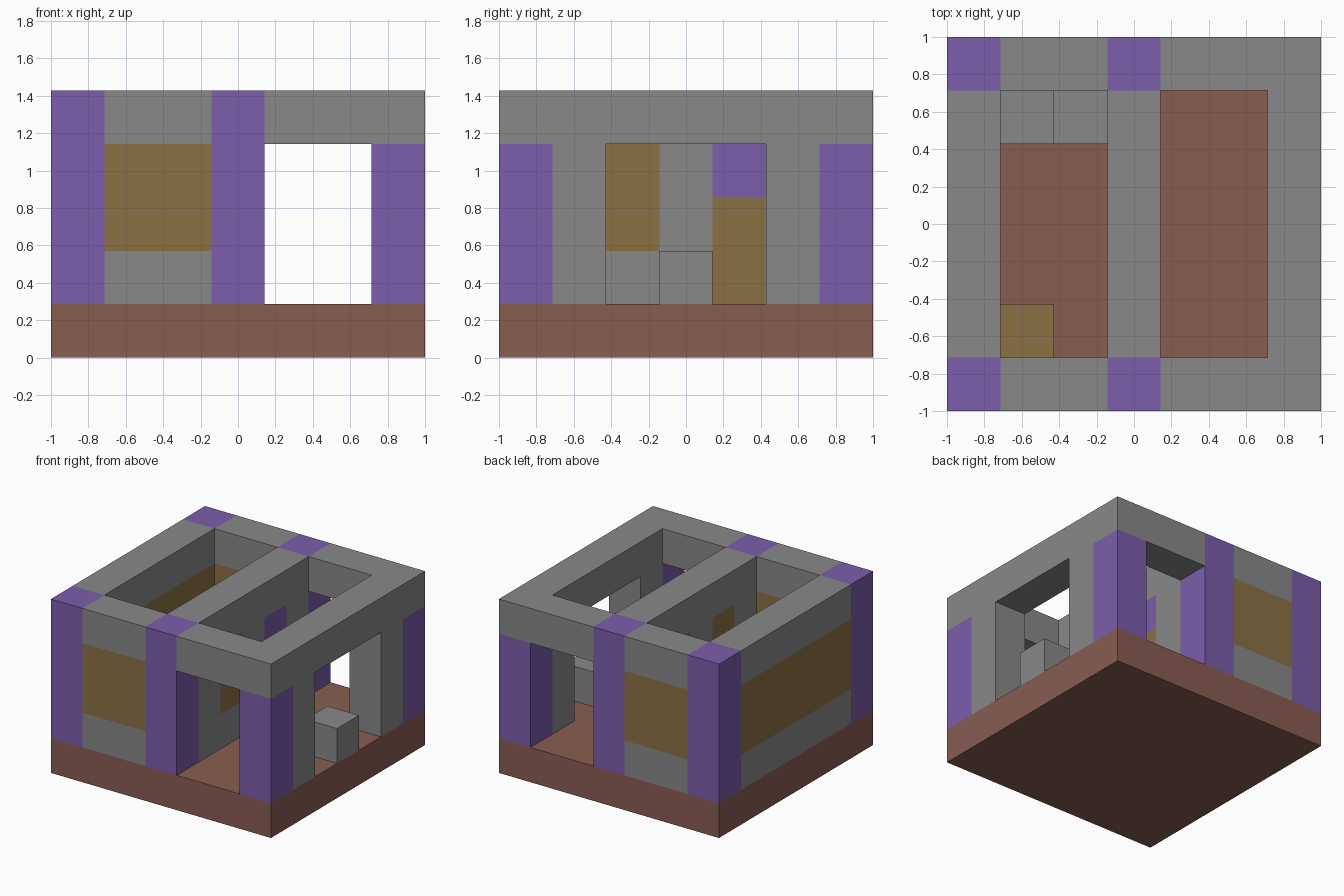
import bpy
import bmesh
from mathutils import Vector

cube = bpy.data.objects.get("Cube")
if cube:
    bpy.data.objects.remove(cube, do_unlink=True)

CELLS = 7            # the house is laid out on a 7 x 7 x 5 block grid
UNIT = 2 / CELLS


def material(name, rgb):
    m = bpy.data.materials.new(name)
    m.use_nodes = True
    m.diffuse_color = (*rgb, 1)
    bsdf = next(n for n in m.node_tree.nodes if n.type == 'BSDF_PRINCIPLED')
    bsdf.inputs["Base Color"].default_value = (*rgb, 1)
    return m


STONE = material("grey stone", (0.25, 0.25, 0.25))
PURPLE = material("purple", (0.2, 0.11, 0.41))
OCHRE = material("ochre", (0.26, 0.165, 0.06))
BRICK = material("brick brown", (0.25, 0.11, 0.083))


def block(name, mat, x, y, z):
    """Box spanning (start, end) grid cells on each axis."""
    low = Vector((x[0], y[0], z[0]))
    size = Vector((x[1], y[1], z[1])) - low
    mesh = bpy.data.meshes.new(name)
    bm = bmesh.new()
    bmesh.ops.create_cube(bm, size=1)
    shift = Vector((CELLS / 2, CELLS / 2, 0))
    for v in bm.verts:
        unit_pos = v.co + Vector((0.5, 0.5, 0.5))
        v.co = (low + unit_pos * size - shift) * UNIT
    bm.to_mesh(mesh)
    bm.free()
    mesh.materials.append(mat)
    obj = bpy.data.objects.new(name, mesh)
    bpy.context.collection.objects.link(obj)
    return obj


# Common height bands and spans
SILL, WINDOW, BEAM = (1, 2), (2, 4), (4, 5)
FULL, BELOW_BEAM = (1, 5), (1, 4)
INSIDE = (1, 6)

# Floor slab
block("floor", BRICK, (0, 7), (0, 7), (0, 1))

# Matching front and back walls: posts, window bay and open doorway bay
for side, y in (("front", (0, 1)), ("back", (6, 7))):
    block(side + "_right_post", PURPLE, (0, 1), y, FULL)
    block(side + "_middle_post", PURPLE, (3, 4), y, FULL)
    block(side + "_left_post", PURPLE, (6, 7), y, BELOW_BEAM)
    block(side + "_window_sill", STONE, (1, 3), y, SILL)
    block(side + "_window", OCHRE, (1, 3), y, WINDOW)
    block(side + "_window_lintel", STONE, (1, 3), y, BEAM)
    block(side + "_doorway_lintel", STONE, (4, 7), y, BEAM)

# Closed side wall with a long window
for part, mat, z in (("sill", STONE, SILL), ("window", OCHRE, WINDOW), ("beam", STONE, BEAM)):
    block("right_wall_" + part, mat, (0, 1), INSIDE, z)

# Open side wall: jambs, beam and a step block in the opening
block("left_wall_front_jamb", STONE, (6, 7), (1, 2), BELOW_BEAM)
block("left_wall_back_jamb", STONE, (6, 7), (5, 6), BELOW_BEAM)
block("left_wall_beam", STONE, (6, 7), INSIDE, BEAM)
block("opening_block", STONE, (6, 7), (3, 4), SILL)

# Dividing wall with a small window and a door
MID = (3, 4)
block("divider_sill", STONE, MID, (1, 4), SILL)
block("divider_front_pier", STONE, MID, (1, 2), WINDOW)
block("divider_window", OCHRE, MID, (2, 3), WINDOW)
block("divider_middle_pier", STONE, MID, (3, 4), WINDOW)
block("divider_door", OCHRE, MID, (4, 5), (1, 3))
block("divider_door_header", PURPLE, MID, (4, 5), (3, 4))
block("divider_back_pier", STONE, MID, (5, 6), BELOW_BEAM)
block("divider_beam", STONE, MID, INSIDE, BEAM)

# Furniture blocks in the closed room
block("corner_chest", OCHRE, (1, 2), (1, 2), SILL)
block("tall_stair_block", STONE, (1, 2), (5, 6), (1, 3))
block("low_stair_block", STONE, (2, 3), (5, 6), SILL)
